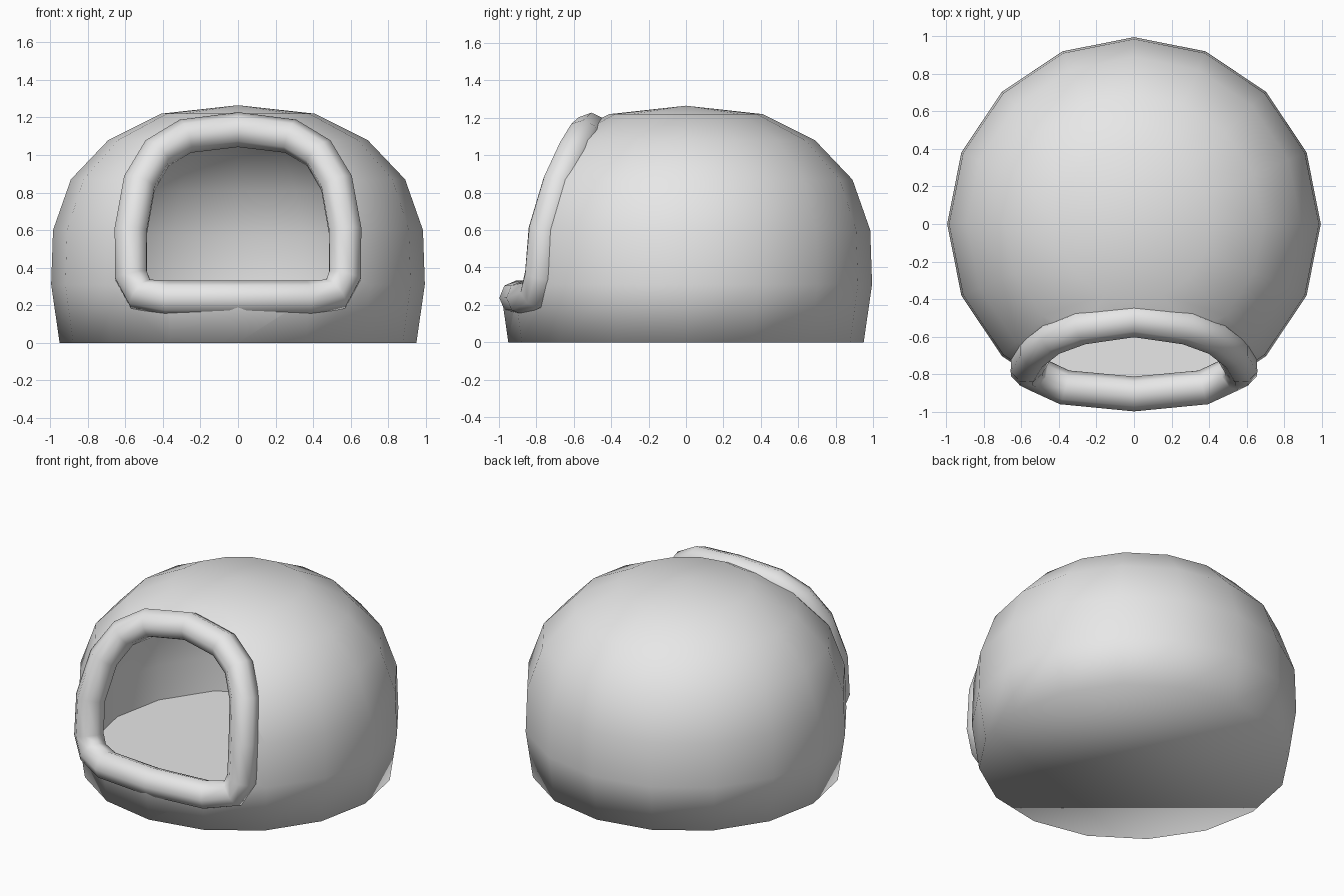
import bpy, bmesh, math

if "Cube" in bpy.data.objects:
    bpy.data.objects.remove(bpy.data.objects["Cube"], do_unlink=True)

SIDES = 16
grey = bpy.data.materials.new("clay_grey")
grey.use_nodes = True
grey.diffuse_color = (0.8, 0.8, 0.8, 1)
grey.node_tree.nodes["Principled BSDF"].inputs["Base Color"].default_value = (0.8, 0.8, 0.8, 1)


def add_object(name, data):
    obj = bpy.data.objects.new(name, data)
    bpy.context.collection.objects.link(obj)
    data.materials.append(grey)
    return obj


def lathe(bm, profile, apex, inward=False):
    """Revolve (radius, z) rings, with a flat floor and a pointed top."""
    rings = [[bm.verts.new((r * math.cos(a), r * math.sin(a), z))
              for a in (math.tau * i / SIDES for i in range(SIDES))]
             for r, z in profile]
    tip = bm.verts.new((0, 0, apex))
    faces = [bm.faces.new(rings[0][::-1])]
    for i in range(SIDES):
        j = (i + 1) % SIDES
        for low, high in zip(rings, rings[1:]):
            faces.append(bm.faces.new((low[i], low[j], high[j], high[i])))
        faces.append(bm.faces.new((rings[-1][i], rings[-1][j], tip)))
    if inward:
        bmesh.ops.reverse_faces(bm, faces=faces)


def select_only(obj):
    bpy.ops.object.select_all(action='DESELECT')
    obj.select_set(True)
    bpy.context.view_layer.objects.active = obj


# Hollow dome shell with a floor
bm = bmesh.new()
lathe(bm, [(0.95, 0), (0.995, 0.31), (0.985, 0.6), (0.89, 0.87), (0.69, 1.08), (0.41, 1.22)], 1.265)
lathe(bm, [(0.9, 0.09), (0.91, 0.32), (0.895, 0.57), (0.81, 0.81), (0.63, 1.0), (0.38, 1.13)], 1.17, True)
mesh = bpy.data.meshes.new("dome")
bm.to_mesh(mesh)
bm.free()
dome = add_object("dome", mesh)

# Centre line of the doorway rim, right half mirrored to the left
half = [(0.37, -0.87, 0.238), (0.52, -0.8, 0.26), (0.57, -0.775, 0.36), (0.57, -0.755, 0.6),
        (0.525, -0.68, 0.85), (0.43, -0.605, 1.01), (0.28, -0.55, 1.1)]
path = ([(0, -0.905, 0.238)] + half + [(0, -0.51, 1.135)]
        + [(-x, y, z) for x, y, z in reversed(half)])

# Doorway cutter, a prism with the rim's outline
bm = bmesh.new()
outline = bm.faces.new([bm.verts.new((x, -1.3, z)) for x, y, z in path])
pushed = bmesh.ops.extrude_face_region(bm, geom=[outline])["geom"]
bmesh.ops.translate(bm, vec=(0, 0.87, 0), verts=[v for v in pushed if isinstance(v, bmesh.types.BMVert)])
bmesh.ops.recalc_face_normals(bm, faces=bm.faces)
mesh = bpy.data.meshes.new("doorway_cutter")
bm.to_mesh(mesh)
bm.free()
cutter = add_object("doorway_cutter", mesh)
cutter.hide_render = True

cut = dome.modifiers.new("doorway", 'BOOLEAN')
cut.operation = 'DIFFERENCE'
cut.solver = 'EXACT'
cut.object = cutter
select_only(dome)
bpy.ops.object.modifier_apply(modifier=cut.name)
bpy.data.objects.remove(cutter, do_unlink=True)
bpy.ops.object.shade_smooth_by_angle(angle=math.radians(84))

# Rounded doorway rim
curve = bpy.data.curves.new("doorway_rim", 'CURVE')
curve.dimensions = '3D'
curve.bevel_depth = 0.093
curve.bevel_resolution = 2
spline = curve.splines.new('POLY')
spline.points.add(len(path) - 1)
for point, co in zip(spline.points, path):
    point.co = (*co, 1)
spline.use_cyclic_u = True
rim = add_object("doorway_rim", curve)
select_only(rim)
bpy.ops.object.convert(target='MESH')
bpy.ops.object.shade_smooth()
